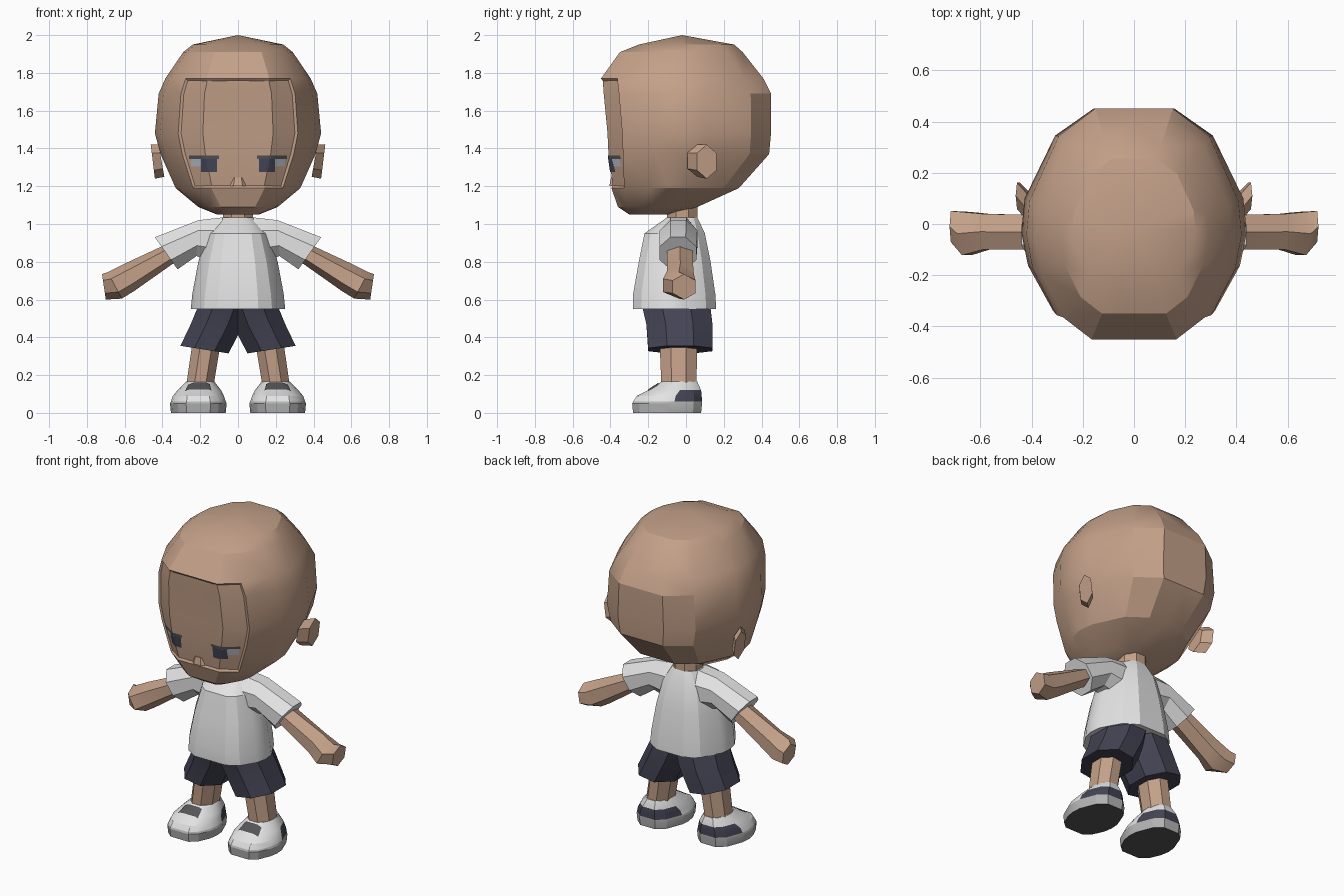
import bpy, bmesh, math
from mathutils import Vector
from mathutils.bvhtree import BVHTree

if "Cube" in bpy.data.objects:
    bpy.data.objects.remove(bpy.data.objects["Cube"])


def material(name, r, g, b):
    m = bpy.data.materials.new(name)
    m.use_nodes = True
    m.diffuse_color = (r, g, b, 1)
    m.node_tree.nodes["Principled BSDF"].inputs["Base Color"].default_value = (r, g, b, 1)
    return m


SKIN = material("skin", .55, .355, .25)
WHITE = material("white cloth", .77, .77, .77)
NAVY = material("navy cloth", .056, .056, .088)
GREY = material("sole grey", .45, .45, .45)
DARK = material("dark grey", .09, .09, .095)
EYE = material("eye slate", .06, .065, .1)
EYE_WHITE = material("eye white", .5, .53, .6)

# Half outline shared by head, shirt and shoes: back centre to front centre
HALF = [(0, 1), (.36, 1), (.7, .76), (.97, .2), (1, -.1), (.94, -.4),
        (.72, -.8), (.43, -1), (0, -1)]
OUTLINE = HALF + [(-x, y) for x, y in HALF[-2:0:-1]]


def ring(z, half, front, back, cx=0):
    """Horizontal cross-section."""
    mid, deep = (front + back) / 2, (back - front) / 2
    return [Vector((cx + x * half, mid + y * deep, z)) for x, y in OUTLINE]


def span(p, q, front, back, n=8):
    """Tilted cross-section between two xz points."""
    a, b = Vector((p[0], 0, p[1])), Vector((q[0], 0, q[1]))
    mid = (a + b) / 2 + Vector((0, (front + back) / 2, 0))
    step = math.pi / n if n == 8 else 0
    grow = 1 / math.cos(step)
    pts = []
    for i in range(n):
        t = 2 * math.pi * i / n + step
        pts.append(mid + (a - b) / 2 * math.cos(t) * grow
                   + Vector((0, (back - front) / 2 * math.sin(t) * grow, 0)))
    return pts


def loft(rings, side=1, apex=None):
    bm = bmesh.new()
    rows = [[bm.verts.new((p.x * side, p.y, p.z)) for p in r] for r in rings]
    n = len(rows[0])
    for a, b in zip(rows, rows[1:]):
        for i in range(n):
            j = (i + 1) % n
            bm.faces.new((a[i], a[j], b[j], b[i]))
    bm.faces.new(rows[0])
    if apex:
        tip = bm.verts.new(apex)
        for i in range(n):
            bm.faces.new((rows[-1][i], rows[-1][(i + 1) % n], tip))
    else:
        bm.faces.new(rows[-1])
    bmesh.ops.recalc_face_normals(bm, faces=bm.faces)
    return bm


def finish(name, bm, mats, rule=None, angle=25):
    if rule:
        for f in bm.faces:
            f.material_index = rule(f.calc_center_median(), f.normal)
    me = bpy.data.meshes.new(name)
    bm.to_mesh(me)
    ob = bpy.data.objects.new(name, me)
    bpy.context.collection.objects.link(ob)
    for m in mats:
        me.materials.append(m)
    bpy.ops.object.select_all(action="DESELECT")
    ob.select_set(True)
    bpy.context.view_layer.objects.active = ob
    bpy.ops.object.shade_smooth_by_angle(angle=math.radians(angle))
    return ob


def sticker(name, tree, corners, ray, mat, side):
    """Thin patch laid on a surface, cast along ray."""
    ray = Vector(ray)
    a, b, c, d = [Vector((x * side, y, z)) for x, y, z in corners]
    nu, nv = 8, 4
    bm = bmesh.new()
    grid = []
    for j in range(nv + 1):
        row = []
        for i in range(nu + 1):
            u, v = i / nu, j / nv
            p = a.lerp(b, u).lerp(d.lerp(c, u), v)
            hit = tree.ray_cast(p, ray)[0]
            row.append(bm.verts.new((hit or p) - ray * .005))
        grid.append(row)
    for j in range(nv):
        for i in range(nu):
            f = bm.faces.new((grid[j][i], grid[j][i + 1], grid[j + 1][i + 1], grid[j + 1][i]))
            f.normal_update()
            if f.normal.dot(ray) > 0:
                f.normal_flip()
    finish(name, bm, [mat])


# Head with a slightly recessed face panel
head = loft([ring(*r) for r in [
    (1.05, .11, -.30, -.10), (1.09, .21, -.36, .06), (1.19, .33, -.395, .28),
    (1.37, .41, -.42, .44), (1.48, .44, -.425, .45), (1.69, .42, -.445, .45),
    (1.77, .385, -.45, .41), (1.91, .29, -.35, .30), (1.95, .24, -.25, .255)]],
    apex=(0, -.02, 2.0))
panel = [f for f in head.faces
         if f.normal.y < -.6 and 1.19 < f.calc_center_median().z < 1.77]
bmesh.ops.inset_region(head, faces=panel, thickness=.012, depth=-.01)
bmesh.ops.triangulate(head, faces=head.faces)
head_tree = BVHTree.FromBMesh(head)
finish("head", head, [SKIN])

# Nose and neck
finish("nose", loft([span((.035, 1.245), (-.035, 1.245), -.40, -.36, 6),
                     span((.05, 1.2), (-.05, 1.2), -.41, -.35, 6)]), [SKIN])
finish("neck", loft([span((.08, z), (-.08, z), -.10, .06) for z in (.98, 1.12)]), [SKIN])

# Shirt body
finish("shirt", loft([ring(*r) for r in [
    (.55, .25, -.28, .16), (.63, .242, -.28, .155), (.80, .21, -.25, .13),
    (.95, .165, -.22, .10), (1.035, .09, -.10, .06)]]), [WHITE])


def shoe_colour(c, n):
    if n.z < -.9:
        return 2
    if c.z < .055:
        return 1
    return 3 if c.z < .118 and c.y > -.06 else 0


for side, label in ((1, "left"), (-1, "right")):
    # Eyes
    for part, mat, x0, x1, z0, z1 in (("lash", DARK, .10, .26, 1.345, 1.362),
                                      ("iris", EYE, .11, .195, 1.275, 1.345),
                                      ("eye_white", EYE_WHITE, .195, .25, 1.305, 1.345)):
        sticker(f"{label}_{part}", head_tree,
                [(x0, -1, z0), (x1, -1, z0), (x1, -1, z1), (x0, -1, z1)],
                (0, 1, 0), mat, side)

    # Ear: chunky six-sided block leaning outwards
    ear = loft([span((.42, 1.42), (.39, 1.25), .00, .12, 6),
                span((.462, 1.42), (.44, 1.24), .05, .17, 6)], side)
    finish(f"{label}_ear", ear, [SKIN])

    # Sleeve, arm and hand
    finish(f"{label}_sleeve", loft([
        span((.08, 1.035), (.12, .80), -.14, .06),
        span((.21, 1.02), (.22, .83), -.14, .06),
        span((.44, .93), (.32, .76), -.14, .055)], side), [WHITE])
    finish(f"{label}_arm", loft([
        span((.385, .89), (.33, .80), -.11, .045, 6),
        span((.60, .79), (.55, .645), -.11, .05, 6),
        span((.69, .745), (.615, .605), -.135, .06, 6),
        span((.72, .735), (.70, .60), -.08, .06, 6)], side), [SKIN])

    # Shorts and leg
    finish(f"{label}_shorts_leg", loft([
        span((.215, .555), (-.06, .555), -.23, .13),
        span((.25, .47), (-.03, .47), -.21, .14),
        span((.305, .355), (.05, .315), -.20, .14)], side), [NAVY])
    finish(f"{label}_leg", loft([
        span((.24, .38), (.09, .38), -.14, .06),
        span((.275, .14), (.13, .14), -.13, .055)], side), [SKIN])

    # Shoe with grey sole, navy heel band and strap patch
    shoe = loft([ring(*r) for r in [
        (0, .145, -.28, .08, .21), (.05, .15, -.285, .085, .21),
        (.06, .145, -.28, .085, .21), (.09, .135, -.26, .083, .21),
        (.12, .115, -.20, .08, .205), (.165, .076, -.13, .06, .2)]], side)
    shoe_tree = BVHTree.FromBMesh(shoe)
    finish(f"{label}_shoe", shoe, [WHITE, GREY, DARK, NAVY], shoe_colour)
    sticker(f"{label}_strap", shoe_tree,
            [(.14, -.2, 1), (.28, -.2, 1), (.265, -.145, 1), (.15, -.145, 1)],
            (0, 0, -1), DARK, side)
